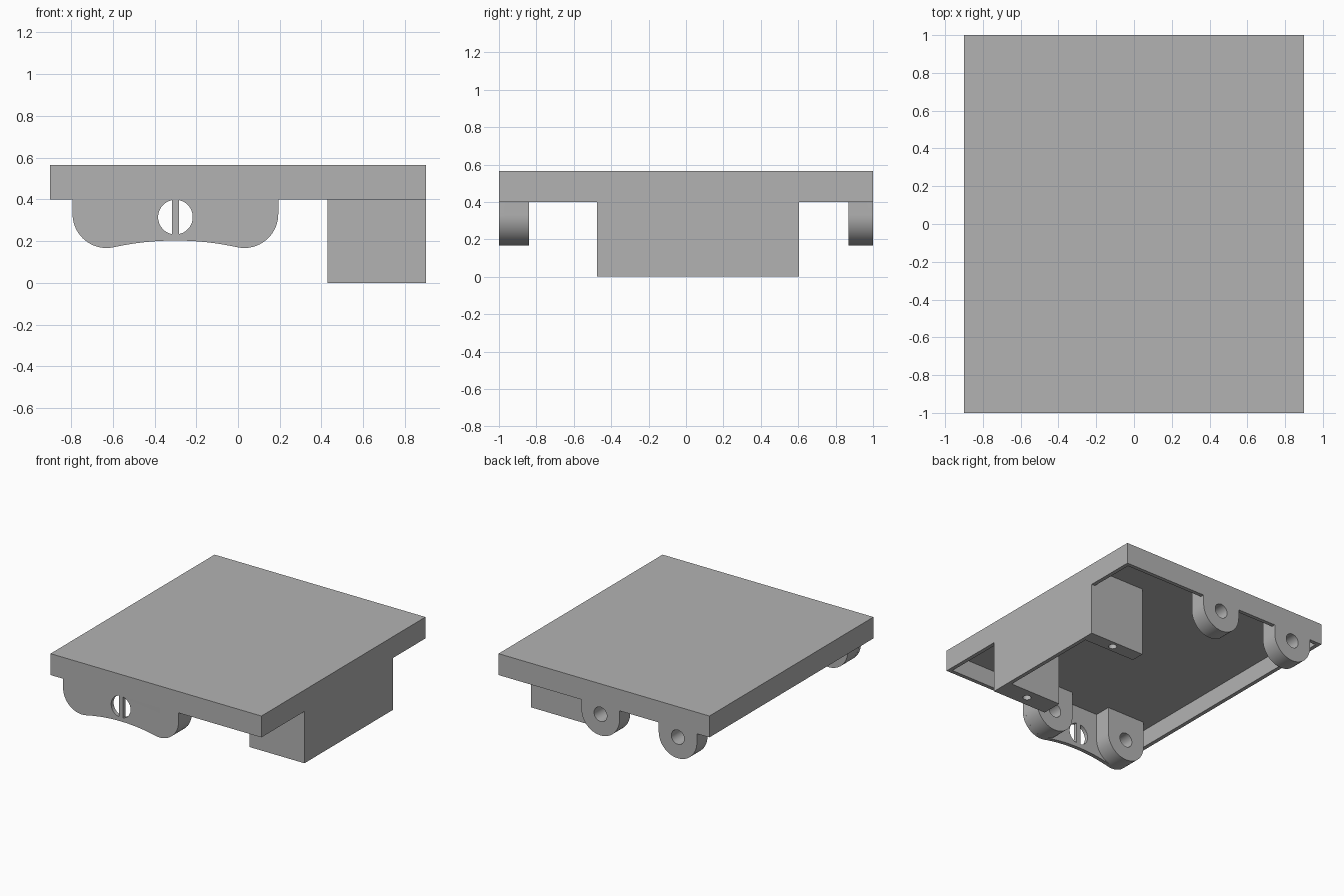
import bpy
import bmesh
from math import acos, cos, pi, radians, sin
from mathutils import Matrix, Vector

if "Cube" in bpy.data.objects:
    bpy.data.objects.remove(bpy.data.objects["Cube"])

GREY = (0.45, 0.45, 0.45, 1)
mat = bpy.data.materials.new("plain grey")
mat.use_nodes = True
mat.diffuse_color = GREY
mat.node_tree.nodes["Principled BSDF"].inputs["Base Color"].default_value = GREY

T = 0.03                      # wall thickness
HALF_X, HALF_Y = 0.9, 1.0
RIM, TOP = 0.4, 0.565
ROOF = TOP - T                # underside of the roof
MID, SPREAD = -0.3, 0.33      # lug pair centre and half spacing
LUG_Z, LUG_R, PIN_R = 0.33, 0.163, 0.055


def arc(cx, cy, r, start, end, n=24):
    """Points along an arc, angles in degrees."""
    angles = [radians(start + (end - start) * i / n) for i in range(n + 1)]
    return [(cx + r * cos(a), cy + r * sin(a)) for a in angles]


def circle(cx, cy, r, n=32):
    return arc(cx, cy, r, 0, 360, n)[:-1]


def rect(x0, x1, y0, y1):
    return [(x0, y0), (x1, y0), (x1, y1), (x0, y1)]


def extrude(name, loops, lo, hi, axis="Z"):
    """Extrude an outline with holes from lo to hi along Z or Y."""
    curve = bpy.data.curves.new(name, "CURVE")
    curve.dimensions = "2D"
    curve.fill_mode = "BOTH"
    curve.extrude = (hi - lo) / 2
    for loop in loops:
        spline = curve.splines.new("POLY")
        spline.points.add(len(loop) - 1)
        for point, (u, v) in zip(spline.points, loop):
            point.co = (u, v, 0, 1)
        spline.use_cyclic_u = True
    obj = bpy.data.objects.new(name, curve)
    bpy.context.collection.objects.link(obj)
    bpy.ops.object.select_all(action="DESELECT")
    obj.select_set(True)
    bpy.context.view_layer.objects.active = obj
    bpy.ops.object.convert(target="MESH")
    obj = bpy.context.view_layer.objects.active
    mid = (lo + hi) / 2
    if axis == "Y":
        place = Matrix.Translation((0, mid, 0)) @ Matrix.Rotation(pi / 2, 4, "X")
    else:
        place = Matrix.Translation((0, 0, mid))
    bm = bmesh.new()
    bm.from_mesh(obj.data)
    bm.transform(place)
    bmesh.ops.remove_doubles(bm, verts=bm.verts, dist=1e-5)
    bmesh.ops.recalc_face_normals(bm, faces=bm.faces)
    bm.to_mesh(obj.data)
    bm.free()
    obj.data.materials.clear()
    obj.data.materials.append(mat)
    bpy.ops.object.shade_smooth_by_angle(angle=radians(30))
    return obj


# Hollow lid, open underneath
bm = bmesh.new()
bmesh.ops.create_cube(bm, size=1)
bmesh.ops.scale(bm, vec=(2 * HALF_X, 2 * HALF_Y, TOP - RIM), verts=bm.verts)
bmesh.ops.translate(bm, vec=(0, 0, (TOP + RIM) / 2), verts=bm.verts)
bm.normal_update()
under = min(bm.faces, key=lambda f: f.calc_center_median().z)
bmesh.ops.inset_region(bm, faces=[under], thickness=T, use_even_offset=True)
walls = bmesh.ops.extrude_discrete_faces(bm, faces=[under])
bmesh.ops.translate(bm, vec=Vector((0, 0, ROOF - RIM)), verts=walls["faces"][0].verts)
mesh = bpy.data.meshes.new("lid")
bm.to_mesh(mesh)
bm.free()
mesh.materials.append(mat)
bpy.context.collection.objects.link(bpy.data.objects.new("lid", mesh))


# Round-ended lugs with pin holes
def lug(name, cx, top, lo, hi):
    outline = [(cx - LUG_R, top)] + arc(cx, LUG_Z, LUG_R, 180, 360) + [(cx + LUG_R, top)]
    extrude(name, [outline, circle(cx, LUG_Z, PIN_R)], lo, hi, "Y")


for side, cx in (("right", MID - SPREAD), ("left", MID + SPREAD)):
    lug("front_lug_" + side, cx, ROOF, -HALF_Y + T, -0.84)
    lug("back_lug_" + side, cx, ROOF, 0.87, HALF_Y - T)
    lug("back_lug_face_" + side, cx, RIM, HALF_Y - T, HALF_Y)

# Front plate: rounded ends, arched lower edge, round hole crossed by a bar
half = [(-SPREAD - LUG_R, RIM)] + arc(-SPREAD, LUG_Z, LUG_R, 180, 280)
ex, ez = half[-1]
peak = 0.203
half += [(ex * (1 - i / 8), peak + (ez - peak) * (1 - i / 8) ** 2) for i in range(1, 8)]
outline = half + [(0, peak)] + [(-x, z) for x, z in reversed(half)]
outline = [(MID + x, z) for x, z in outline]
HOLE_Z, HOLE_R, BAR = 0.315, 0.083, 0.0175
edge = acos(BAR / HOLE_R) * 180 / pi
slots = [arc(MID, HOLE_Z, HOLE_R, base - edge, base + edge) for base in (0, 180)]
extrude("front_plate", [outline] + slots, -HALF_Y, -HALF_Y + T, "Y")

# Side housing: outer wall and two end blocks with screw holes
Y0, Y1 = -0.475, 0.605
extrude("housing_wall", [rect(HALF_X - T, HALF_X, Y0, Y1)], 0, RIM)
for name, a, b in (("front_block", Y0, -0.315), ("back_block", 0.5, Y1)):
    hole = circle(0.662, (a + b) / 2, 0.03, 24)
    extrude(name, [rect(0.43, HALF_X - T, a, b), hole], 0, ROOF)
